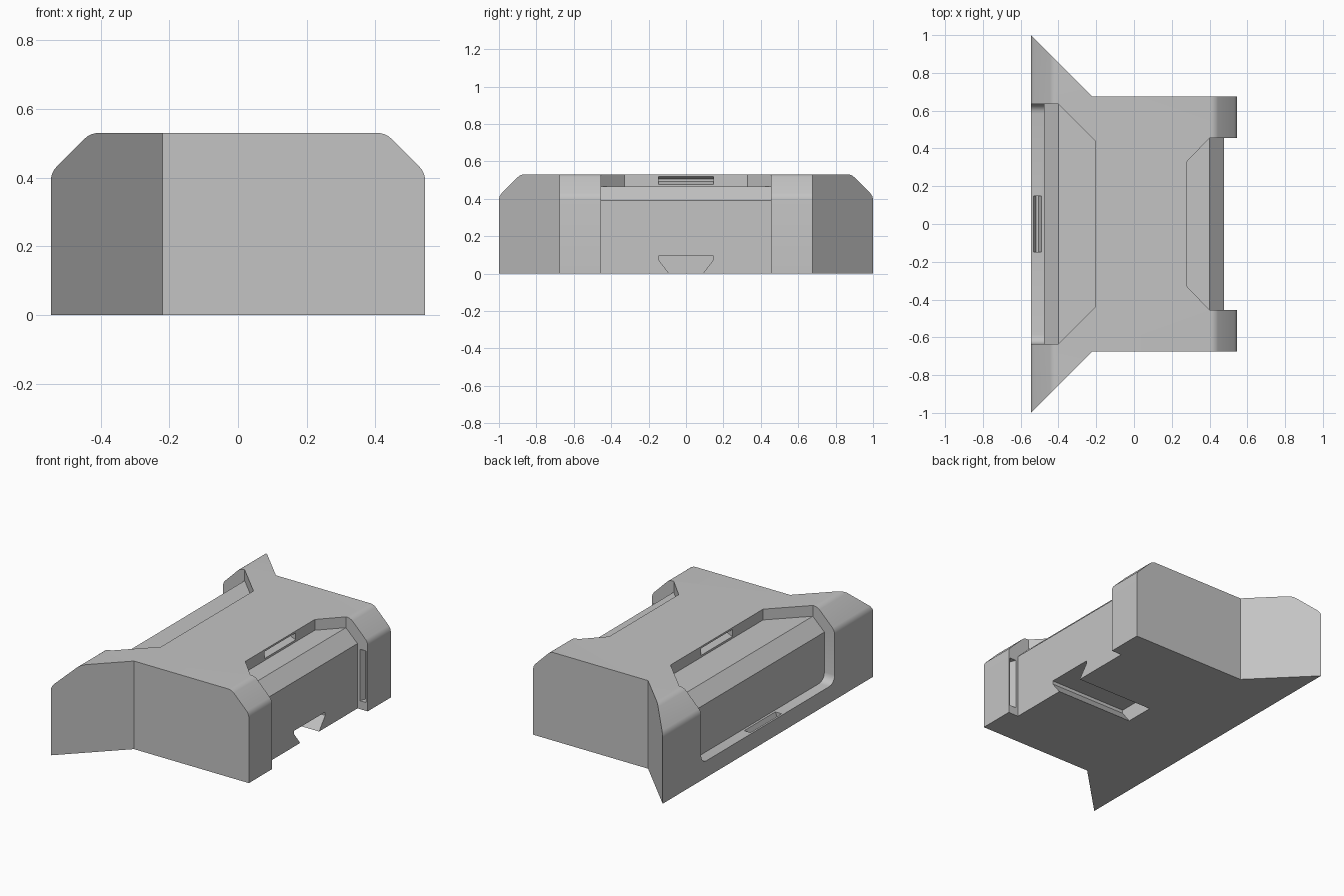
import bpy, bmesh, math
from mathutils import Vector

cube = bpy.data.objects.get("Cube")
if cube:
    bpy.data.objects.remove(cube, do_unlink=True)

grey = bpy.data.materials.new("mid grey")
grey.use_nodes = True
grey.diffuse_color = (0.55, 0.55, 0.55, 1)
grey.node_tree.nodes["Principled BSDF"].inputs["Base Color"].default_value = grey.diffuse_color


def prism(name, points, axis, lo, hi, rounded=None, radius=0.02):
    """Extrude a 2D outline along an axis; round the edges picked by a rule."""
    def place(u, v, w):
        return Vector({"x": (w, u, v), "y": (u, w, v), "z": (u, v, w)}[axis])
    bm = bmesh.new()
    near = [bm.verts.new(place(u, v, lo)) for u, v in points]
    far = [bm.verts.new(place(u, v, hi)) for u, v in points]
    bm.faces.new(near)
    bm.faces.new(far)
    for i in range(len(points)):
        j = (i + 1) % len(points)
        bm.faces.new((near[i], near[j], far[j], far[i]))
    bmesh.ops.recalc_face_normals(bm, faces=bm.faces)
    if rounded:
        edges = [e for e in bm.edges if rounded(e.verts[0].co, e.verts[1].co)]
        bmesh.ops.bevel(bm, geom=edges, offset=radius, segments=4,
                        profile=0.5, affect="EDGES")
    mesh = bpy.data.meshes.new(name)
    bm.to_mesh(mesh)
    bm.free()
    ob = bpy.data.objects.new(name, mesh)
    bpy.context.collection.objects.link(ob)
    mesh.materials.append(grey)
    return ob


def combine(target, tool, operation="DIFFERENCE"):
    """Apply a boolean and discard the tool."""
    tool.hide_render = True
    mod = target.modifiers.new("cut", "BOOLEAN")
    mod.operation = operation
    mod.solver = "EXACT"
    mod.object = tool
    bpy.context.view_layer.objects.active = target
    bpy.ops.object.modifier_apply(modifier=mod.name)
    bpy.data.objects.remove(tool, do_unlink=True)


def mirrored(half):
    """Complete an outline by reflecting it in its second coordinate."""
    return half + [(u, -v) for u, v in reversed(half)]


# Body: chamfered block trimmed to a flared plan
body = prism("body", [(-0.545, 0), (0.545, 0), (0.545, 0.415), (0.43, 0.53),
                      (-0.43, 0.53), (-0.545, 0.415)], "y", -1.2, 1.2,
             lambda a, b: a.z > 0.4 and abs(a.y - b.y) > 1)
plan = mirrored([(-0.6, 1.055), (-0.22, 0.675), (0.6, 0.675)])
combine(body, prism("plan", plan, "z", -0.1, 1), "INTERSECT")

# Stepped side recesses, the left-hand one stopping above a bottom lip
for side, back, shoulder, half, narrow, bottom in (
        (1, 0.28, 0.40, 0.455, 0.33, -0.1), (-1, 0.205, 0.40, 0.635, 0.44, 0.1)):
    step = [(back, 0.465), (shoulder, 0.465), (shoulder + 0.077, 0.39),
            (shoulder + 0.077, bottom), (1, bottom), (1, 1), (back, 1)]
    recess = prism("recess", [(side * u, v) for u, v in step], "y", -half, half,
                   lambda a, b: max(a.z, b.z) < bottom + 0.01 and abs(a.x - b.x) > 0.1,
                   0.05)
    trim = mirrored([(back, narrow), (shoulder, half), (shoulder, 2), (1.5, 2)])
    trim = mirrored([(back, narrow), (shoulder, half), (1.5, half + 0.01)])
    combine(recess, prism("trim", [(side * u, v) for u, v in trim], "z", -0.5, 1.5),
            "INTERSECT")
    combine(body, recess)

# Dovetail groove underneath
combine(body, prism("groove", [(-0.09, -0.05), (-0.09, 0), (-0.148, 0.075), (-0.148, 0.095),
                               (0.148, 0.095), (0.148, 0.075), (0.09, 0), (0.09, -0.05)],
                    "x", -0.04, 1))


def slot(axis, centre, inward, lo, hi):
    """Cut a narrow groove with tapered walls into a face."""
    c, n = Vector(centre), Vector(inward)
    t = Vector((-n.y, n.x))
    taper = [(-0.01, 0.021), (0, 0.021), (0.035, 0.007)]
    outline = [c + n * d + t * w for d, w in mirrored(taper)]
    combine(body, prism("slot", [tuple(p) for p in outline], axis, lo, hi))


# Grip slots in the recess walls and the lip
slot("y", (0.28, 0.498), (-1, 0), -0.148, 0.148)
slot("y", (-0.205, 0.498), (1, 0), -0.148, 0.148)
slot("y", (-0.512, 0.1), (0, -1), -0.148, 0.148)
for s in (-1, 1):
    slot("z", (0.513, s * 0.455), (0, s), 0.05, 0.36)

# Smooth rounded corners, crisp elsewhere
bpy.ops.object.select_all(action="DESELECT")
body.select_set(True)
bpy.context.view_layer.objects.active = body
bpy.ops.object.shade_smooth_by_angle(angle=math.radians(30))
